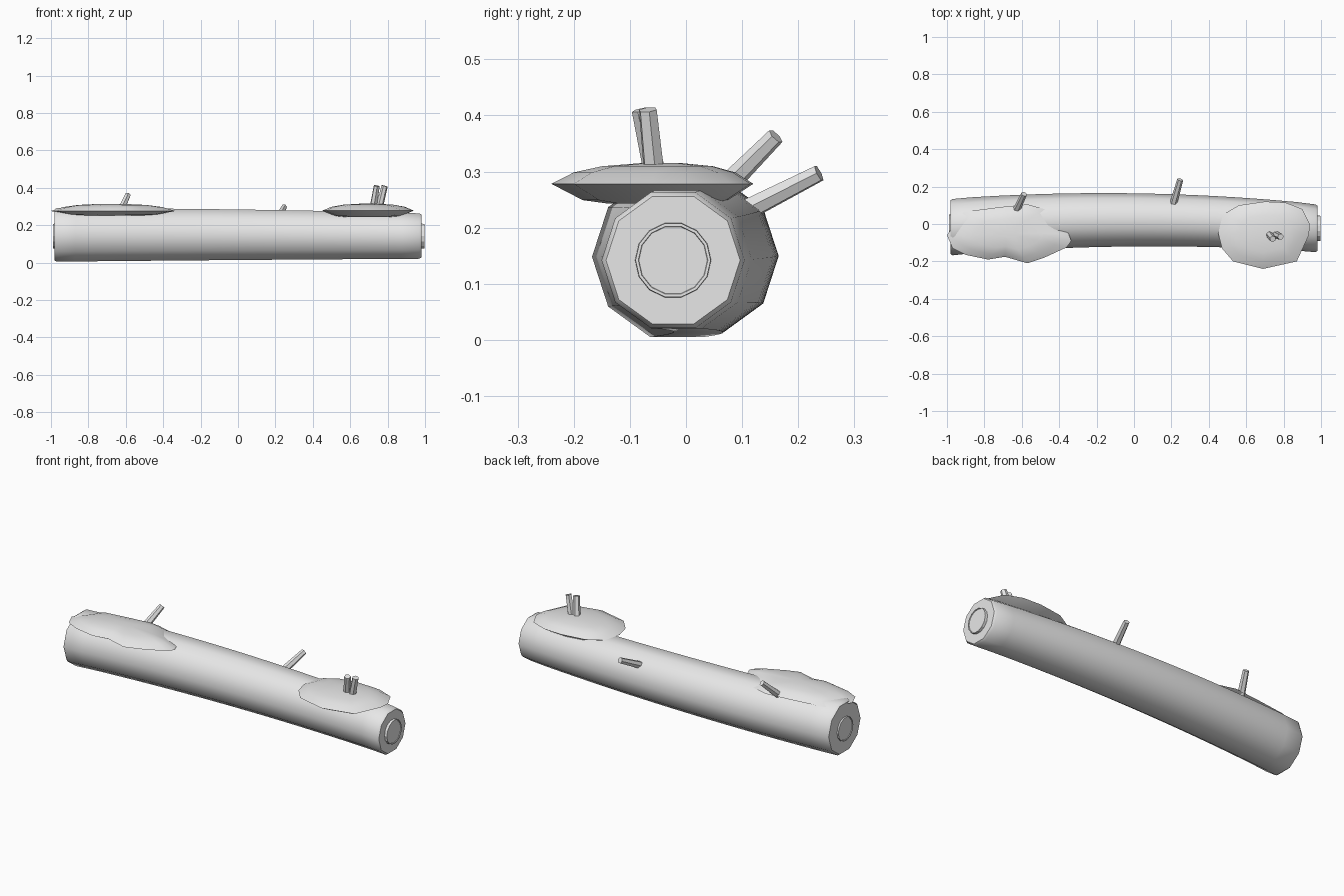
import bpy, bmesh, math
from mathutils import Vector

if "Cube" in bpy.data.objects:
    bpy.data.objects.remove(bpy.data.objects["Cube"])

mat = bpy.data.materials.new("plain grey")
mat.diffuse_color = (0.8, 0.8, 0.8, 1)
mat.use_nodes = True
mat.node_tree.nodes["Principled BSDF"].inputs["Base Color"].default_value = mat.diffuse_color


def finish(bm, name, smooth=None):
    bmesh.ops.recalc_face_normals(bm, faces=bm.faces)
    me = bpy.data.meshes.new(name)
    bm.to_mesh(me)
    bm.free()
    me.materials.append(mat)
    ob = bpy.data.objects.new(name, me)
    bpy.context.collection.objects.link(ob)
    if smooth:
        bpy.ops.object.select_all(action='DESELECT')
        ob.select_set(True)
        bpy.context.view_layer.objects.active = ob
        bpy.ops.object.shade_smooth_by_angle(angle=math.radians(smooth))
    return ob


def loft(rings, name, smooth=None):
    """Skin a list of equal-length point rings and close both ends."""
    bm = bmesh.new()
    rows = [[bm.verts.new(p) for p in ring] for ring in rings]
    n = len(rows[0])
    for a, b in zip(rows, rows[1:]):
        for i in range(n):
            j = (i + 1) % n
            bm.faces.new((a[i], a[j], b[j], b[i]))
    bm.faces.new(rows[0])
    bm.faces.new(rows[-1])
    return finish(bm, name, smooth)


def log_section(x, r, at=None):
    """Ten-sided section; centre follows the bend of the log."""
    t = x if at is None else at
    cy = 0.022 - 0.003 * t - 0.042 * t * t
    cz = 0.149 - 0.003 * t - 0.004 * t * t
    return [(x, cy + r * math.cos(a), cz + r * math.sin(a))
            for a in (math.tau * i / 10 for i in range(10))]


def log_radius(x):
    return 0.142 - 0.0115 * x - 0.003 * x * x


# Log body: bevelled rim, flat end and a slightly raised heart disc at each end
def end_rings(s):
    r = log_radius(s)
    return [log_section(s * 0.992, 0.062, s), log_section(s * 0.986, 0.064, s),
            log_section(s * 0.986, 0.068, s), log_section(s * 0.982, 0.07, s),
            log_section(s * 0.982, r - 0.008, s)]


def heart_ring(s):
    # raised ring around the heart wood
    cy = 0.022 - 0.003 * s - 0.042
    x0, x1 = s * 0.978, s * (0.99 if s < 0 else 0.996)
    n = 14
    rings = []
    for x, r in ((x0, 0.068), (x1, 0.067), (x1, 0.062), (x1 - s * 0.003, 0.061)):
        rings.append([(x, cy + r * math.cos(math.tau * i / n),
                       0.142 + r * math.sin(math.tau * i / n)) for i in range(n)])
    loft(rings, "heart_ring_" + ("right" if s > 0 else "left"))


body = []
for s, order in ((-1, 1), (1, -1)):
    r = log_radius(s)
    ends = [log_section(s * 0.982, r - 0.008, s), log_section(s * 0.97, r, s)]
    if s < 0:
        body += ends
        body += [log_section(x, log_radius(x))
                 for x in (-0.95 + 1.9 * i / 24 for i in range(1, 24))]
    else:
        body += ends[::-1]
    heart_ring(s)
loft(body, "log", 40)


# Moss pads: thin lens shapes built from a plan outline
def moss(name, outline, centre, z_edge, z_low, z_top, tilt=0.0):
    c = Vector(centre)
    rings = []
    for k, z in ((0.5, z_low), (0.72, z_low + 0.006), (1.0, z_edge),
                 (0.8, z_edge + 0.55 * (z_top - z_edge)),
                 (0.55, z_edge + 0.85 * (z_top - z_edge)), (0.2, z_top)):
        ring = []
        for p in outline:
            q = c + (Vector(p) - c) * k
            ring.append((q.x, q.y, z + tilt * (q.y - c.y)))
        rings.append(ring)
    loft(rings, name, 35)


moss("moss_right",
     [(0.45, -0.05), (0.47, -0.13), (0.53, -0.2), (0.69, -0.24), (0.87, -0.2),
      (0.935, -0.06), (0.94, 0.0), (0.9, 0.08), (0.81, 0.115), (0.7, 0.12),
      (0.56, 0.1), (0.475, 0.05)],
     (0.7, -0.04), 0.278, 0.243, 0.315)
moss("moss_left",
     [(-1.0, -0.06), (-0.97, -0.13), (-0.9, -0.165), (-0.78, -0.19),
      (-0.69, -0.175), (-0.57, -0.21), (-0.48, -0.18), (-0.36, -0.125),
      (-0.335, -0.09), (-0.35, -0.05), (-0.43, 0.0), (-0.48, 0.08),
      (-0.57, 0.105), (-0.72, 0.09), (-0.91, 0.065), (-0.95, 0.01)],
     (-0.68, -0.05), 0.276, 0.252, 0.314)


# Broken twigs: tapered six-sided stubs
def twig(name, base, tip, r0=0.021, r1=0.016):
    a, b = Vector(base), Vector(tip)
    rot = (b - a).to_track_quat('Z', 'Y')
    rings = []
    for p, r in ((a, r0), (b, r1)):
        rings.append([p + rot @ Vector((r * math.cos(math.tau * i / 6),
                                        r * math.sin(math.tau * i / 6), 0))
                      for i in range(6)])
    loft(rings, name)


twig("twig_left", (-0.635, 0.06, 0.262), (-0.588, 0.16, 0.363))
twig("twig_middle", (0.205, 0.09, 0.222), (0.247, 0.237, 0.297))
twig("twig_right_a", (0.72, -0.052, 0.28), (0.742, -0.08, 0.41), 0.02, 0.017)
twig("twig_right_b", (0.752, -0.055, 0.28), (0.784, -0.068, 0.41), 0.02, 0.017)
